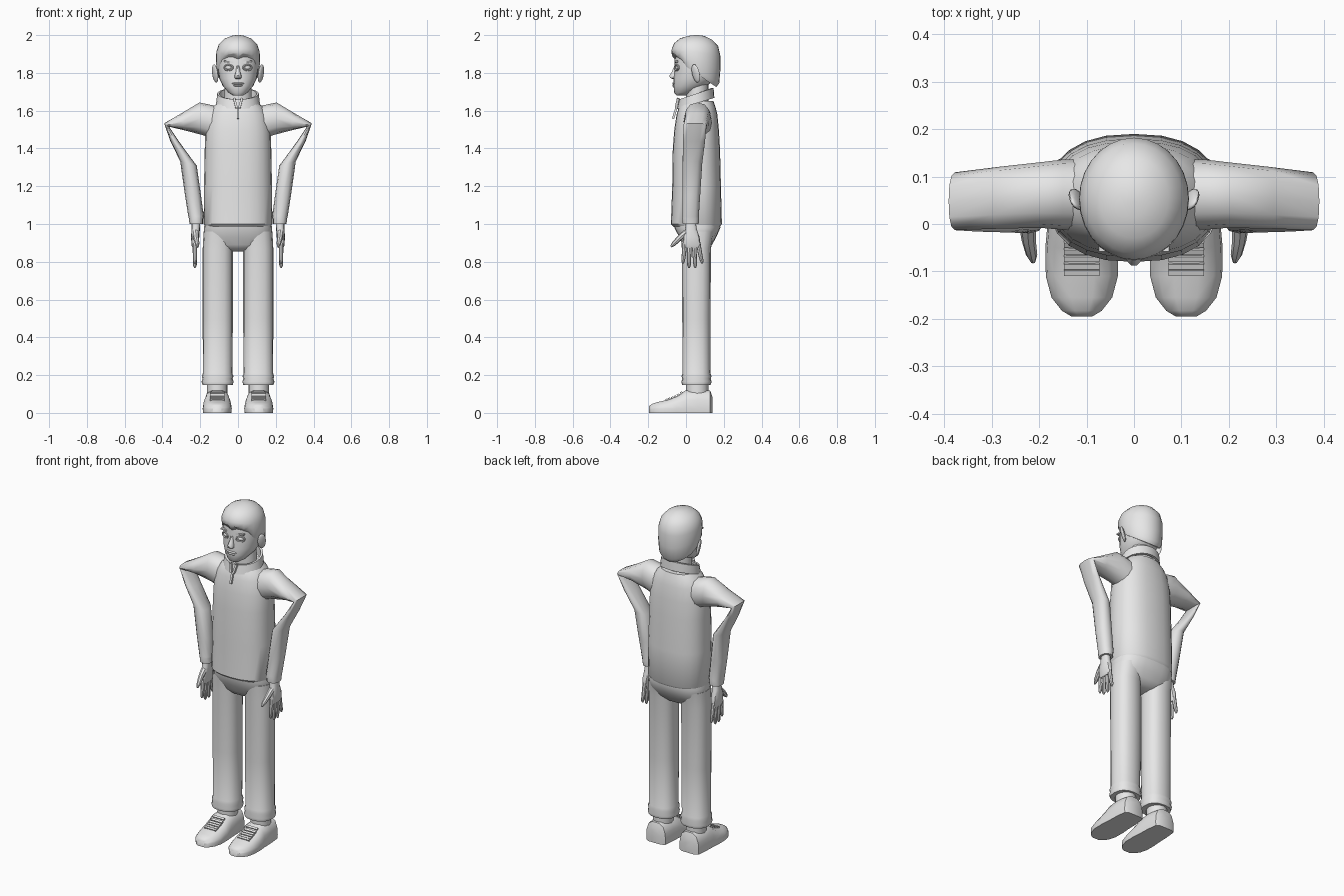
import bpy, bmesh, math
from mathutils import Vector, Matrix

grey = bpy.data.materials.new("plain grey")
grey.diffuse_color = (0.8, 0.8, 0.8, 1)


def finish(name, bm, mirror=False, angle=40):
    bmesh.ops.recalc_face_normals(bm, faces=bm.faces)
    me = bpy.data.meshes.new(name)
    bm.to_mesh(me)
    bm.free()
    me.materials.append(grey)
    me.polygons.foreach_set("use_smooth", [True] * len(me.polygons))
    me.set_sharp_from_angle(angle=math.radians(angle))
    ob = bpy.data.objects.new(name, me)
    bpy.context.collection.objects.link(ob)
    if mirror:
        ob.modifiers.new("mirror", "MIRROR").use_mirror_merge = False
    return ob


def skin(bm, rings, cap=True, closed=False):
    """Bridge rings of points with quads."""
    vs = [[bm.verts.new(p) for p in r] for r in rings]
    n = len(vs[0])
    pairs = list(zip(vs, vs[1:])) + ([(vs[-1], vs[0])] if closed else [])
    for a, b in pairs:
        for i in range(n):
            j = (i + 1) % n
            bm.faces.new((a[i], a[j], b[j], b[i]))
    if cap and not closed:
        bm.faces.new(vs[0])
        bm.faces.new(vs[-1])


def oval(c, u, v, n=16, e=2.0):
    """Superellipse ring around c with half axes u and v."""
    c, u, v = Vector(c), Vector(u), Vector(v)
    f = lambda t: math.copysign(abs(t) ** (2 / e), t)
    return [c + u * f(math.cos(2 * math.pi * i / n)) + v * f(math.sin(2 * math.pi * i / n))
            for i in range(n)]


def level(cx, z, rx, y0, y1, n=16, e=2.0, tilt=0.0):
    """Level ring from y0 to y1; tilt raises its back and lowers its front."""
    h = (y1 - y0) / 2
    return oval((cx, (y0 + y1) / 2, z), (rx, 0, 0), (0, h, tilt), n, e)


def stack(name, rows, n=16, e=2.0, mirror=False, angle=40):
    bm = bmesh.new()
    skin(bm, [level(*r[:5], n, e, r[5] if len(r) > 5 else 0) for r in rows])
    return finish(name, bm, mirror, angle)


def ball(name, loc, size, rot=(0, 0, 0), mirror=False):
    bm = bmesh.new()
    bmesh.ops.create_uvsphere(bm, u_segments=12, v_segments=8, radius=1)
    m = Matrix.Rotation(rot[2], 4, 'Z') @ Matrix.Rotation(rot[1], 4, 'Y') @ Matrix.Rotation(rot[0], 4, 'X')
    bm.transform(Matrix.Translation(loc) @ m @ Matrix.Diagonal((*size, 1)))
    return finish(name, bm, mirror)


def bars(name, items, mirror=False):
    """Boxes given as (centre, size, rot_x, rot_y)."""
    bm = bmesh.new()
    for loc, size, rx, ry in items:
        bmesh.ops.create_cube(bm, size=1, matrix=Matrix.Translation(loc) @ Matrix.Rotation(rx, 4, 'X')
                              @ Matrix.Rotation(ry, 4, 'Y') @ Matrix.Diagonal((*size, 1)))
    return finish(name, bm, mirror)


# Jacket body
stack("jacket_body", [
    (0, 0.985, .172, -.065, .18), (0, 1.0, .182, -.08, .19), (0, 1.2, .18, -.073, .185),
    (0, 1.4, .176, -.07, .18), (0, 1.5, .172, -.062, .174), (0, 1.58, .155, -.05, .166),
    (0, 1.62, .132, -.037, .156), (0, 1.65, .10, -.02, .145)], n=24, e=2.4)

# Sleeves: shoulder, folded elbow, forearm and cuff in one run
bm = bmesh.new()
skin(bm, [oval(c, (0, ry, 0), v, 12, 2.3) for c, ry, v in [
    ((.09, .062, 1.53), .075, (-.01, 0, .085)),
    ((.15, .062, 1.545), .074, (0, 0, .087)),
    ((.20, .061, 1.558), .069, (.005, 0, .085)),
    ((.29, .055, 1.542), .065, (.006, 0, .046)),
    ((.378, .048, 1.524), .061, (.013, 0, .009)),
    ((.33, .042, 1.43), .058, (.028, 0, .008)),
    ((.262, .034, 1.32), .052, (.044, 0, .012)),
    ((.238, .028, 1.15), .047, (.043, 0, .004)),
    ((.222, .025, 1.04), .043, (.041, 0, 0)),
    ((.222, .025, 1.03), .045, (.038, 0, 0)),
    ((.221, .025, 1.0), .042, (.036, 0, 0))]])
finish("sleeve", bm, True, 50)

# Collar with thickness, higher at the back
bm = bmesh.new()
skin(bm, [level(0, z, r, a, b, 24, 2, t) for z, r, a, b, t in [
    (1.638, .116, -.048, .150, .03), (1.690, .110, -.036, .146, .03),
    (1.690, .098, -.024, .134, .03), (1.638, .100, -.03, .134, .03)]], closed=True)
finish("collar", bm)

# Zip and collar flaps at the throat
bars("zip", [((0, -.060, 1.585), (.012, .012, .06), -.3, 0),
             ((.014, -.047, 1.64), (.012, .014, .055), -.2, .25),
             ((-.014, -.047, 1.64), (.012, .014, .055), -.2, -.25)])

# Trousers
stack("trouser_seat", [
    (0, 1.03, .172, -.06, .175), (0, .98, .180, -.062, .182), (0, .93, .180, -.035, .160),
    (0, .89, .155, -.02, .138), (0, .865, .09, .0, .115), (0, .855, .04, .03, .08)], n=24, e=2.5)
stack("trouser_leg", [
    (.102, .96, .080, -.03, .150), (.107, .87, .080, -.022, .132), (.107, .5, .080, -.02, .130),
    (.108, .21, .078, -.018, .129), (.108, .195, .084, -.024, .135), (.108, .18, .080, -.02, .131),
    (.108, .165, .085, -.025, .136), (.108, .148, .080, -.02, .130)], e=2.4, mirror=True, angle=60)
stack("ankle", [(.11, .10, .055, .0, .118), (.11, .16, .055, .0, .118)], mirror=True)

# Shoes, lofted from heel to toe
bm = bmesh.new()
rings = []
for y, w, h in [(.14, .042, .085), (.128, .064, .118), (.06, .071, .125), (-.005, .073, .118),
                (-.05, .077, .088), (-.11, .076, .066), (-.155, .064, .056),
                (-.183, .042, .046), (-.195, .022, .036)]:
    half = [(w * .97, 0), (w, .022), (w * .95, h * .55), (w * .75, h * .86), (w * .35, h)]
    rings.append([(.11 + x, y, z) for x, z in half] + [(.11 - x, y, z) for x, z in half[::-1]])
skin(bm, rings)
finish("shoe", bm, True, 45)
bars("laces", [((.11, y, z), (.075, .012, .010), a, 0) for y, z, a in [
    (-.025, .107, .6), (-.042, .095, .6), (-.058, .087, .5), (-.073, .081, .4),
    (-.089, .075, .35), (-.102, .070, .35)]], True)

# Hands: palm, four fingers and thumb
stack("palm", [(.222, 1.02, .022, .0, .05), (.224, .97, .022, -.005, .058),
               (.227, .93, .022, -.016, .072), (.228, .885, .017, -.016, .078),
               (.228, .872, .012, -.01, .074)], n=12, e=2.6, mirror=True)
bm = bmesh.new()
for y, dy, tip in [(-.006, -.010, .790), (.018, -.002, .768), (.042, .007, .768), (.065, .020, .790)]:
    rows = [(.90, 0, .012), (.84, .5, .0115), (tip + .012, .95, .0095), (tip, 1, .004)]
    skin(bm, [level(.228, z, r, y + dy * t - r, y + dy * t + r, 8) for z, t, r in rows])
skin(bm, [oval(c, (r, 0, 0), (0, r * .6, -r * .8), 8) for c, r in [
    ((.225, .0, .955), .018), ((.222, -.035, .925), .015),
    ((.216, -.065, .895), .012), ((.213, -.080, .880), .005)]])
finish("fingers", bm, True)

# Neck and head
stack("neck", [(0, 1.60, .075, .0, .12), (0, 1.76, .07, .0, .12)])
stack("head", [
    (0, 1.680, .026, -.050, .0), (0, 1.695, .050, -.062, .04), (0, 1.73, .080, -.066, .11),
    (0, 1.77, .099, -.066, .155), (0, 1.82, .107, -.060, .172), (0, 1.87, .110, -.060, .174),
    (0, 1.93, .100, -.05, .165), (0, 1.97, .06, -.01, .12)], n=24, e=2.15)

# Hair cap, with a raised hairline beside the central peak
hair = stack("hair", [
    (0, 1.800, .109, -.060, .160, -.075), (0, 1.815, .114, -.070, .176, -.070),
    (0, 1.86, .116, -.077, .182, -.045), (0, 1.91, .115, -.075, .182, -.02),
    (0, 1.95, .102, -.062, .170, -.008), (0, 1.98, .073, -.03, .138, -.004),
    (0, 1.996, .035, .015, .095, 0), (0, 2.0, .01, .045, .065, 0)], n=28)
for v in hair.data.vertices:
    if v.co.y < 0 and .02 < abs(v.co.x) < .095 and v.co.z < 1.89:
        v.co.z += .018

# Ears
ball("ear", (.121, .052, 1.797), (.010, .024, .050), (.12, .22, -.6), True)

# Eyes with lids, and brows
ball("eyeball", (.050, -.044, 1.828), (.018, .010, .011), (0, 0, .35), True)
bm = bmesh.new()
frames = []
for i in range(16):
    a = 2 * math.pi * i / 16
    c = Vector((.050 + .023 * math.cos(a), -.049 + .009 * math.cos(a), 1.828 + .015 * math.sin(a)))
    out = Vector((math.cos(a), 0, math.sin(a)))
    frames.append(oval(c, out * .004, (0, .006, 0), 6))
skin(bm, frames, closed=True)
finish("eyelid", bm, True)
bars("brow", [((.050, -.050, 1.859), (.050, .016, .008), 0, -.12)], True)

# Nose
bm = bmesh.new()
skin(bm, [level(0, z, r, y, -.04, 10) for z, r, y in [
    (1.838, .009, -.062), (1.805, .012, -.076), (1.785, .018, -.089),
    (1.774, .019, -.086), (1.767, .012, -.070)]])
finish("nose", bm)

# Lips
ball("upper_lip", (0, -.063, 1.744), (.033, .010, .006))
ball("lower_lip", (0, -.063, 1.733), (.026, .010, .006))
